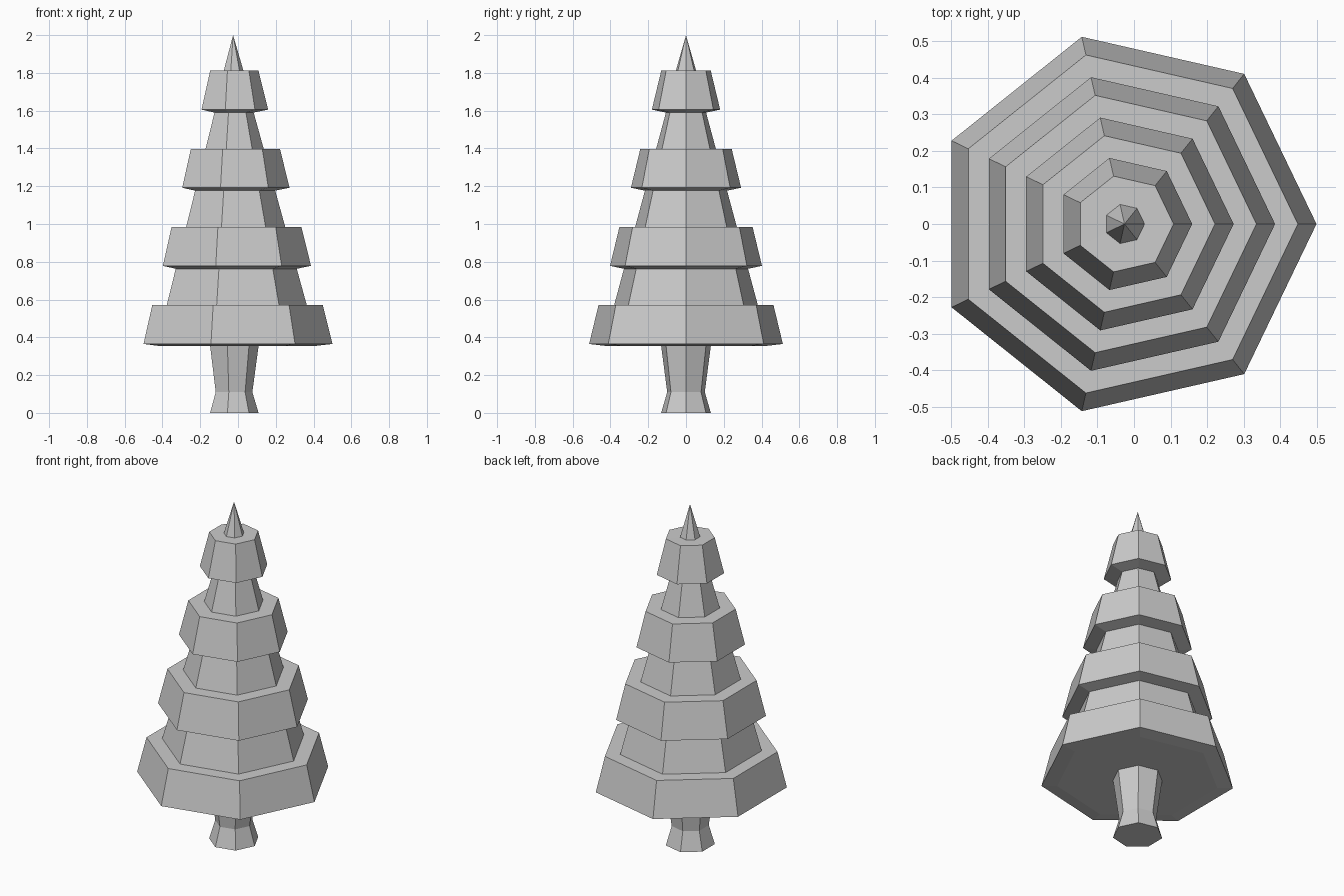
import bpy, bmesh
from math import cos, sin, pi

if "Cube" in bpy.data.objects:
    bpy.data.objects.remove(bpy.data.objects["Cube"])

SIDES = 7
CX = -0.026  # axis offset so the heptagon's bounds are centred on x = 0


def lathe(name, profile, cap_bottom=False):
    """Spin an (r, z) profile around the axis with flat heptagonal sides."""
    bm = bmesh.new()
    rings = []
    for r, z in profile:
        if r == 0:
            rings.append([bm.verts.new((CX, 0, z))] * SIDES)
        else:
            rings.append([bm.verts.new((CX + r * cos(2 * pi * i / SIDES),
                                        r * sin(2 * pi * i / SIDES), z))
                          for i in range(SIDES)])
    for a, b in zip(rings, rings[1:]):
        for i in range(SIDES):
            j = (i + 1) % SIDES
            quad = [a[i], a[j], b[j], b[i]]
            bm.faces.new(list(dict.fromkeys(quad)))
    if cap_bottom:
        bm.faces.new(rings[0][::-1])
    mesh = bpy.data.meshes.new(name)
    bm.to_mesh(mesh)
    bm.free()
    obj = bpy.data.objects.new(name, mesh)
    bpy.context.collection.objects.link(obj)
    return obj


# Trunk, flared at the foot and under the branches
lathe("trunk", [(0.135, 0), (0.102, 0.11), (0.135, 0.355)], cap_bottom=True)

# Foliage: four lipped tiers joined by narrowing necks, ending in a spike
profile = [(0.135, 0.355), (0.44, 0.355)]
for k in range(4):
    z = 0.365 + 0.4135 * k
    lip = 0.526 - 0.1135 * k
    profile += [(lip, z), (lip - 0.051, z + 0.206)]
    if k < 3:
        neck = 0.39 - 0.114 * k
        profile += [(neck, z + 0.206), (neck - 0.053, z + 0.398)]
profile += [(0.055, 1.811), (0, 2.0)]
lathe("foliage", profile)
